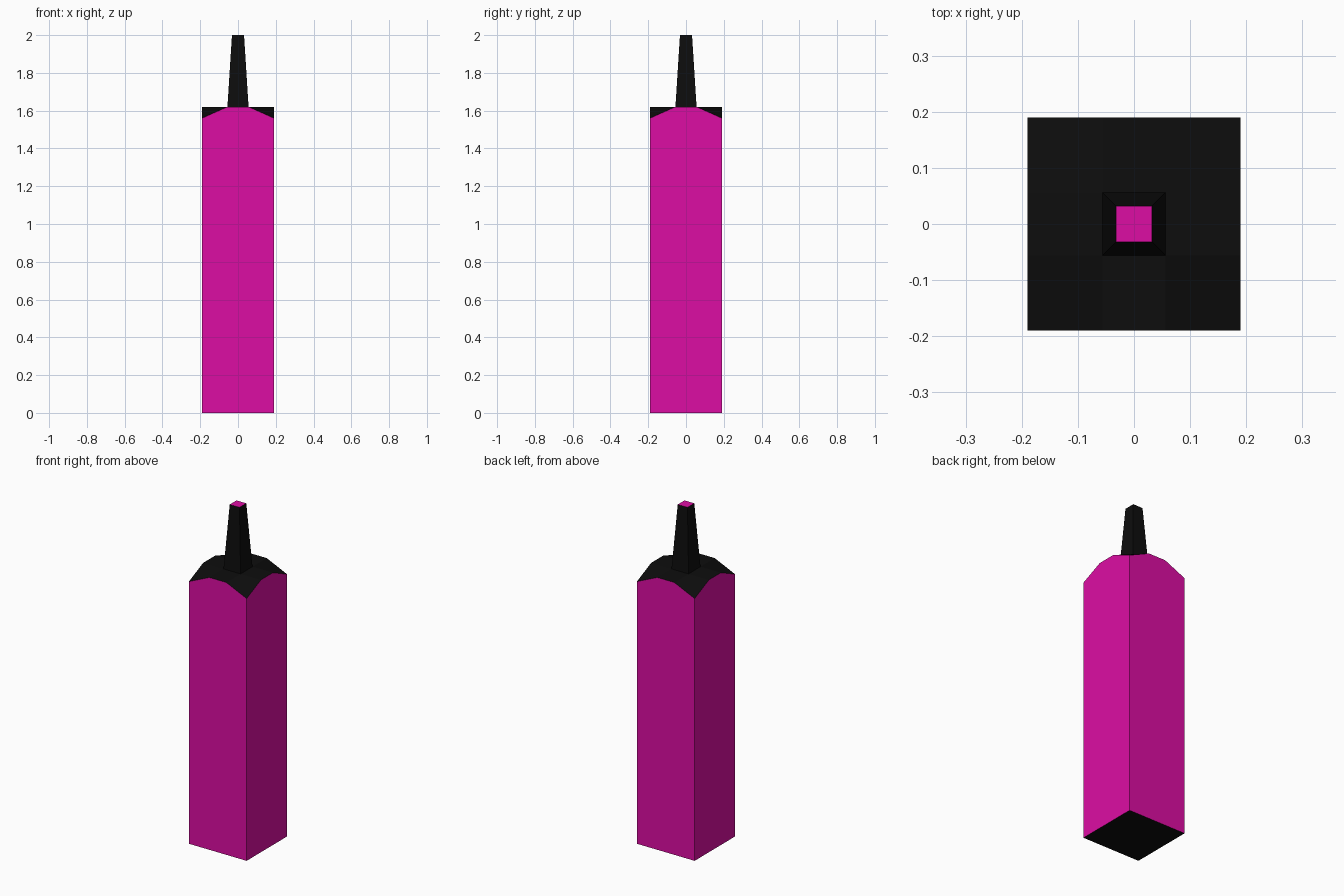
import bpy, bmesh

if "Cube" in bpy.data.objects:
    bpy.data.objects.remove(bpy.data.objects["Cube"])

W, N, T = 0.19, 0.056, 0.032          # half widths: body, nozzle foot, nozzle tip
Z_CORNER, Z_TOP, Z_TIP = 1.56, 1.62, 2.0


def material(name, color):
    m = bpy.data.materials.new(name)
    m.diffuse_color = (*color, 1)
    m.use_nodes = True
    m.node_tree.nodes["Principled BSDF"].inputs["Base Color"].default_value = m.diffuse_color
    return m


pink = material("pink", (0.72, 0.004, 0.37))
black = material("black", (0.004, 0.004, 0.004))


def turn(p, k):
    """Rotate a point k quarter turns about z."""
    x, y, z = p
    for _ in range(k):
        x, y = -y, x
    return x, y, z


def build(name, mat, faces, repeat=4):
    """Make an object from faces repeated around z in quarter turns."""
    bm = bmesh.new()
    for k in range(repeat):
        for face in faces:
            bm.faces.new([bm.verts.new(turn(p, k)) for p in face])
    bmesh.ops.remove_doubles(bm, verts=bm.verts, dist=1e-4)
    mesh = bpy.data.meshes.new(name)
    bm.to_mesh(mesh)
    bm.free()
    mesh.materials.append(mat)
    obj = bpy.data.objects.new(name, mesh)
    bpy.context.collection.objects.link(obj)


def square(h, z):
    return [(-h, -h, z), (h, -h, z), (h, h, z), (-h, h, z)]


# body walls with clipped upper corners
build("body_walls", pink, [[(-W, -W, 0), (W, -W, 0), (W, -W, Z_CORNER),
                            (N, -W, Z_TOP), (-N, -W, Z_TOP), (-W, -W, Z_CORNER)]])

# underside
build("body_base", black, [square(W, 0)[::-1]], 1)

# shoulder: a flat strip and a drooping corner per side, open under the nozzle
build("shoulder", black, [
    [(-N, -W, Z_TOP), (N, -W, Z_TOP), (N, -N, Z_TOP), (-N, -N, Z_TOP)],
    [(N, -W, Z_TOP), (W, -W, Z_CORNER), (W, -N, Z_TOP), (N, -N, Z_TOP)]])

# tapered nozzle
build("nozzle", black, [[(-N, -N, Z_TOP), (N, -N, Z_TOP), (T, -T, Z_TIP), (-T, -T, Z_TIP)]])

# nozzle tip
build("nozzle_tip", pink, [square(T, Z_TIP)], 1)
